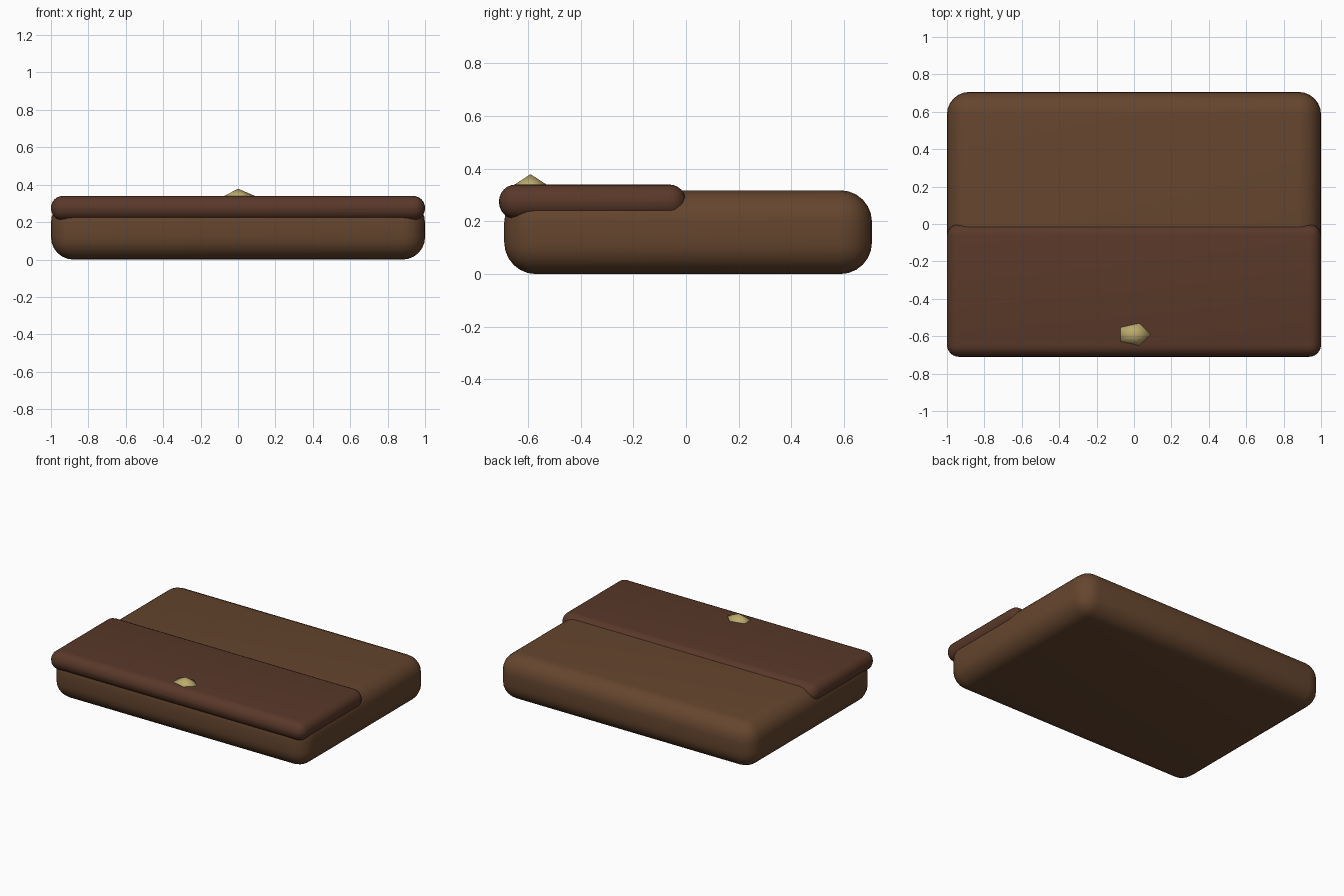
import bpy

if "Cube" in bpy.data.objects:
    bpy.data.objects.remove(bpy.data.objects["Cube"])


def paint(obj, name, color):
    mat = bpy.data.materials.new(name)
    mat.diffuse_color = (*color, 1)
    mat.use_nodes = True
    mat.node_tree.nodes["Principled BSDF"].inputs["Base Color"].default_value = mat.diffuse_color
    obj.data.materials.append(mat)


def rounded_box(name, lo, hi, radius, segments, color):
    """Box between two corners with all edges rounded."""
    center = [(a + b) / 2 for a, b in zip(lo, hi)]
    bpy.ops.mesh.primitive_cube_add(size=1, location=center)
    obj = bpy.context.object
    obj.name = name
    obj.scale = [b - a for a, b in zip(lo, hi)]
    bpy.ops.object.transform_apply(location=False, rotation=False, scale=True)
    bevel = obj.modifiers.new("round_edges", "BEVEL")
    bevel.width = radius
    bevel.segments = segments
    bevel.limit_method = 'NONE'
    bpy.ops.object.modifier_apply(modifier=bevel.name)
    bpy.ops.object.shade_smooth()
    paint(obj, name + "_leather", color)
    return obj


# Main pouch
rounded_box("pouch_body", (-1, -0.69, 0), (1, 0.706, 0.318), 0.12, 6,
            (0.13, 0.06, 0.027))

# Folded flap over the front half, overhanging the front slightly
rounded_box("front_flap", (-1, -0.71, 0.209), (1, 0, 0.34), 0.064, 6,
            (0.10, 0.04, 0.022))

# Faceted metal clasp sunk into the flap
bpy.ops.mesh.primitive_ico_sphere_add(subdivisions=1, radius=0.1,
                                      location=(0, -0.59, 0.309))
clasp = bpy.context.object
clasp.name = "clasp"
clasp.scale = (1, 0.7, 0.7)
bpy.ops.object.transform_apply(location=False, rotation=False, scale=True)
bpy.ops.object.shade_smooth()
paint(clasp, "clasp_brass", (0.5, 0.4, 0.15))
